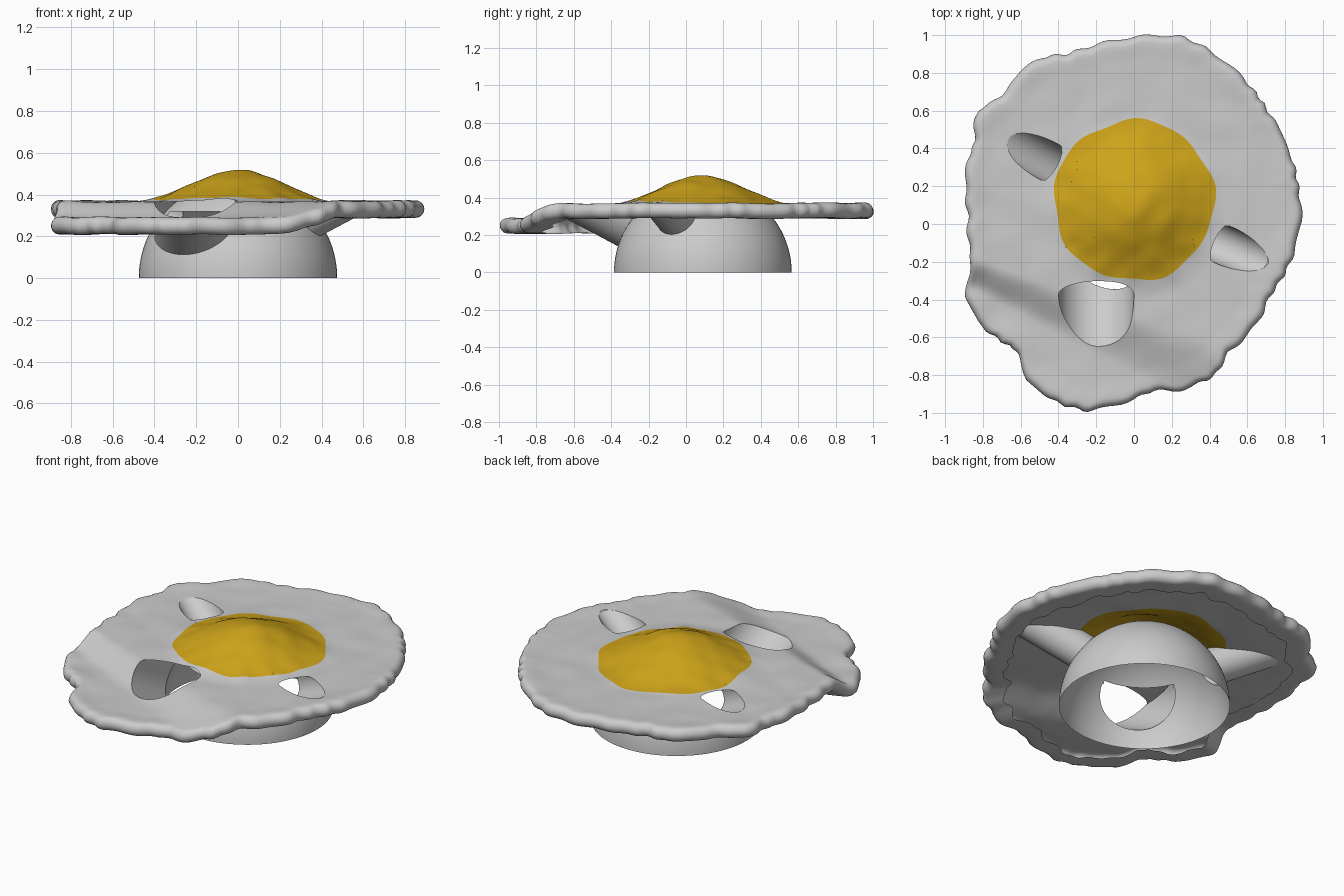
import bpy, bmesh, math
from mathutils import Vector, noise

if "Cube" in bpy.data.objects:
    bpy.data.objects.remove(bpy.data.objects["Cube"])

DOME_C, DOME_R = Vector((0, 0.09, 0)), 0.475
YOLK_C = Vector((0.0, 0.125, 0))
TAU = math.tau

# outline of the egg white seen from above
OUTLINE = [(.885, 0), (.87, .2), (.82, .4), (.72, .58), (.6, .75), (.4, .92), (.27, .99), (0, .99),
           (-.2, .95), (-.35, .9), (-.5, .88), (-.66, .75), (-.7, .67), (-.83, .6), (-.85, .5), (-.84, .43),
           (-.88, .35), (-.88, .05), (-.86, -.2), (-.89, -.38), (-.83, -.52), (-.62, -.67), (-.57, -.82),
           (-.4, -.95), (-.25, -.99), (-.1, -.96), (.1, -.88), (.25, -.88), (.43, -.8), (.5, -.68),
           (.65, -.53), (.72, -.38), (.82, -.22)]
POLAR = sorted((math.atan2(y, x) % TAU, math.hypot(x, y)) for x, y in OUTLINE)
POLAR.append((TAU, POLAR[0][1]))


def smooth(a, b, v):
    t = max(0, min(1, (v - a) / (b - a)))
    return t * t * (3 - 2 * t)


def edge_radius(ang):
    for (a0, r0), (a1, r1) in zip(POLAR, POLAR[1:]):
        if a0 <= ang <= a1:
            r = r0 + (r1 - r0) * (ang - a0) / (a1 - a0)
            break
    wob = noise.noise(Vector((math.cos(ang), math.sin(ang), 0)) * 3)
    return r + 0.007 * math.sin(38 * ang + 8 * wob)


# height of the egg surface: flat sheet, sagging front lobe, domed yolk
def height(x, y):
    s = -(y + 0.2 + 0.36 * (x + 0.88))
    z = 0.365 - 0.08 * smooth(-0.03, 0.13 + 0.16 * max(0, x + 0.9), s)
    z += 0.006 * noise.noise(Vector((x * 6, y * 6, 1)))
    r = math.hypot(x, y - 0.085)
    if r < 0.5:
        z += 0.152 * 0.5 * (1 + math.cos(math.pi * r / 0.5))
        z += 0.008 * noise.noise(Vector((x * 9, y * 9, 4))) * (1 - smooth(0.35, 0.5, r))
    return z


# keep only the part of a mesh where f(co) >= 0, cutting exactly on the border
def clip(bm, f):
    bmesh.ops.triangulate(bm, faces=bm.faces[:])
    val = {v: f(v.co) for v in bm.verts}
    val = {v: (0.0 if abs(d) < 1e-5 else d) for v, d in val.items()}
    border = [v for v, d in val.items() if d == 0]
    for e in bm.edges[:]:
        a, b = e.verts
        if val[a] * val[b] < 0:
            _, n = bmesh.utils.edge_split(e, a, val[a] / (val[a] - val[b]))
            val[n] = 0.0
            border.append(n)
    bmesh.ops.connect_verts(bm, verts=border)
    bmesh.ops.delete(bm, geom=[v for v in bm.verts if val.get(v, 0) < 0], context='VERTS')
    loose = [v for v in bm.verts if not v.link_faces]
    bmesh.ops.delete(bm, geom=loose, context='VERTS')


def finish(bm, name, color=None):
    me = bpy.data.meshes.new(name)
    bm.to_mesh(me)
    bm.free()
    for p in me.polygons:
        p.use_smooth = True
    ob = bpy.data.objects.new(name, me)
    bpy.context.collection.objects.link(ob)
    if color:
        mat = bpy.data.materials.new(name + "_colour")
        mat.diffuse_color = color
        mat.use_nodes = True
        mat.node_tree.nodes["Principled BSDF"].inputs["Base Color"].default_value = mat.diffuse_color
        me.materials.append(mat)


# drain channels: start point where the axis meets the sheet, direction, radius, cap depth
def channel(name, start, heading, slope, radius, cap):
    h, s = math.radians(heading), math.radians(slope)
    d = Vector((math.cos(h) * math.cos(s), math.sin(h) * math.cos(s), math.sin(s)))
    return name, Vector(start), d, radius, cap


def radial(dist, heading, z):
    h = math.radians(heading)
    return DOME_C + Vector((dist * math.cos(h), dist * math.sin(h), z))


CHANNELS = [channel("front_channel", (-0.2, -0.37, 0.37), -90, 28, 0.2, 0.06),
            channel("right_channel", radial(0.5, -23, 0.355), -23, 26, 0.105, 0.03),
            channel("left_channel", radial(0.5, 152, 0.355), 152, 26, 0.105, 0.03)]


# signed distance to a channel whose inner end is capped
def channel_dist(co, ch, back, cap):
    _, start, d, radius, _ = ch
    q = co - start
    t = q.dot(d)
    rad = (q - d * t).length
    return math.hypot(rad, min(t + back, 0) * radius / cap) - radius


# grid of rings closed at the centre when one is given
def rings_mesh(rings, centre=None):
    bm = bmesh.new()
    vs = [[bm.verts.new(p) for p in ring] for ring in rings]
    n = len(vs[0])
    for a, b in zip(vs, vs[1:]):
        for i in range(n):
            j = (i + 1) % n
            bm.faces.new((a[i], b[i], b[j], a[j]))
    if centre:
        c = bm.verts.new(centre)
        for i in range(n):
            bm.faces.new((c, vs[0][i], vs[0][(i + 1) % n]))
    return bm


# egg sheet: top surface, rolled rim and ragged underside lip
def egg_sheet():
    seg, top, rim = 260, 40, 0.041
    angs = [TAU * i / seg for i in range(seg)]
    radii = [edge_radius(a) for a in angs]
    steps = [(k / top, 0, None) for k in range(1, top + 1)]
    steps += [(1, 0, math.pi * k / 10) for k in range(1, 11)]
    steps += [(1, inset, math.pi) for inset in (0.04, 0.09)]
    rings = []
    for frac, inset, roll in steps:
        ring = []
        for a, r in zip(angs, radii):
            base = (r - rim) * frac
            rr = base
            if roll is not None:
                ragged = 1 + 0.4 * noise.noise(Vector((math.cos(a) * 8, math.sin(a) * 8, 2)))
                rr = base + rim * math.sin(roll) - inset * ragged
            x, y = rr * math.cos(a), rr * math.sin(a)
            z = height(base * math.cos(a), base * math.sin(a))
            z += 0.006 * smooth(-0.1, 0, base - (r - rim))
            if roll is not None:
                z -= rim * (1 - math.cos(roll))
            ring.append((x, y, z))
        rings.append(ring)
    return rings_mesh(rings, (0, 0, height(0, 0)))


def yolk_dist(co):
    q = co - YOLK_C
    a = math.atan2(q.y, q.x)
    return math.hypot(q.x, q.y) - 0.425 - 0.006 * math.sin(9 * a) - 0.008 * math.sin(5 * a + 1)


# egg white and yolk are the two halves of the same sheet
for name, side, color in (("egg_white", 1, None), ("egg_yolk", -1, (0.62, 0.37, 0.01, 1))):
    sheet = egg_sheet()
    clip(sheet, lambda co: side * yolk_dist(co))
    for ch in CHANNELS:
        clip(sheet, lambda co: channel_dist(co, ch, 0, ch[4]))
    finish(sheet, name, color)

# hollow dome base, open below, pierced by the channels
dome_rings = []
for k in range(1, 33):
    p = math.pi / 2 * k / 32
    dome_rings.append([DOME_C + DOME_R * Vector((math.sin(p) * math.cos(TAU * i / 96),
                       math.sin(p) * math.sin(TAU * i / 96), math.cos(p))) for i in range(96)])
dome = rings_mesh(dome_rings, DOME_C + Vector((0, 0, DOME_R)))
for ch in CHANNELS:
    clip(dome, lambda co: max(channel_dist(co, ch, 0.2, ch[3]), co.z - 0.32))
finish(dome, "dome_base")

# channel walls between the dome and the sheet
for name, start, d, radius, _ in CHANNELS:
    u = d.cross(Vector((0, 0, 1))).normalized()
    w = u.cross(d)
    tube = rings_mesh([[start + d * (-0.45 + 1.05 * k / 40)
                        + radius * (u * math.cos(TAU * i / 64) + w * math.sin(TAU * i / 64))
                        for i in range(64)] for k in range(41)])
    clip(tube, lambda co: height(co.x, co.y) - co.z)
    clip(tube, lambda co: (co - DOME_C).length - DOME_R)
    finish(tube, name)
